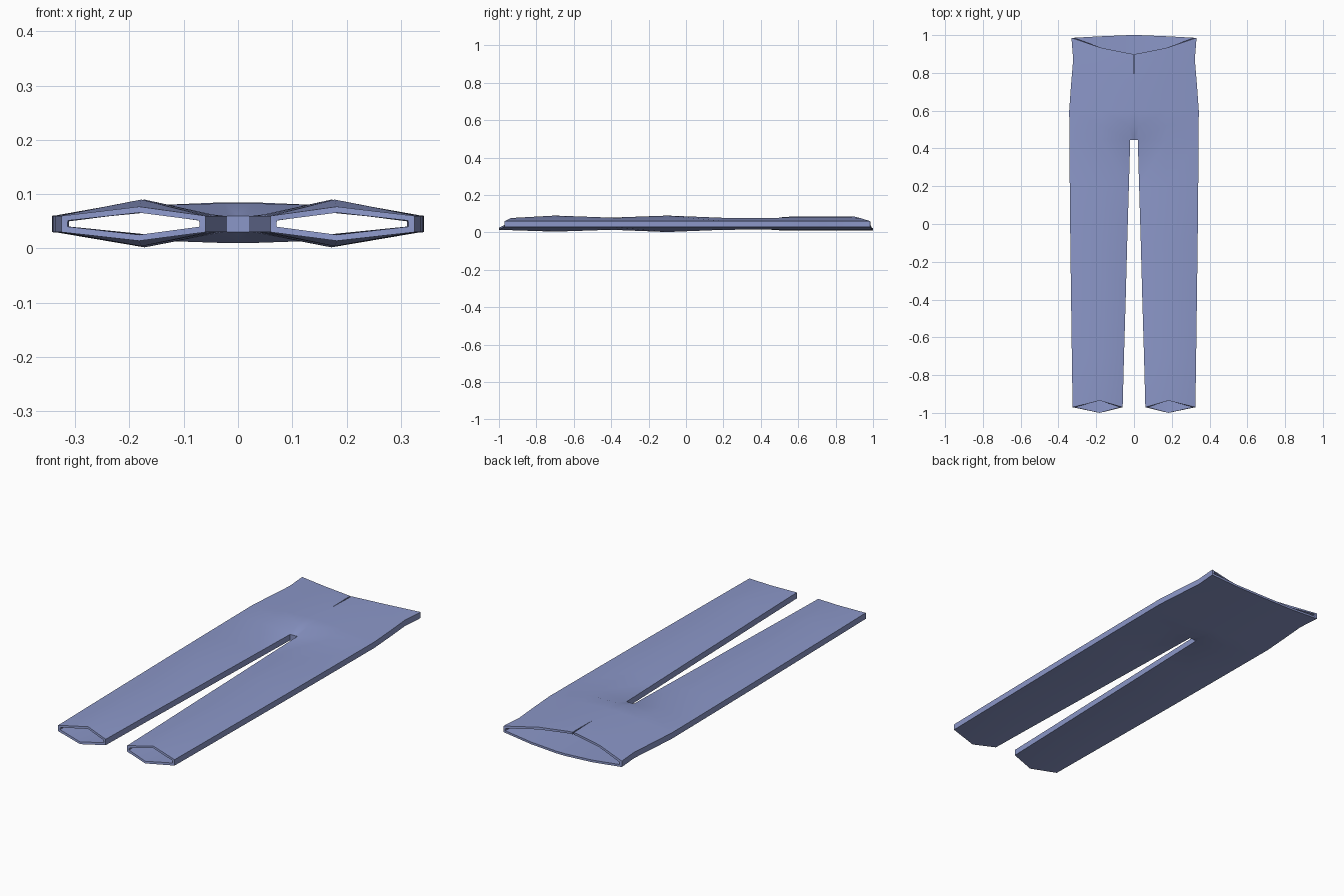
import bpy, bmesh

if "Cube" in bpy.data.objects:
    bpy.data.objects.remove(bpy.data.objects["Cube"])

# half-leg rings: y, outer x, mid x, inner x, front z, back z
LEG = [(-0.97, .325, .182, .060, .077, .014), (-0.70, .329, .178, .053, .090, .004),
       (-0.40, .333, .175, .044, .079, .014), (-0.10, .337, .172, .036, .090, .002),
       (0.20, .340, .170, .027, .078, .014), (0.445, .342, .170, .020, .077, .015)]
# body rows: y, outer x, centre front z, mid front z
BODY = [(0.52, .3425, .083, .079), (0.60, .343, .085, .079), (0.74, .333, .085, .079),
        (0.87, .322, .085, .079), (0.985, .331, .084, .077)]
Z1, Z0 = .060, .030
SLIT = .003

bm = bmesh.new()
V = bm.verts.new


def bridge(a, b, closed=False):
    n = len(a)
    for i in range(n if closed else n - 1):
        j = (i + 1) % n
        bm.faces.new((a[i], a[j], b[j], b[i]))


# trouser leg: six-sided tube, hem sloped from front to back
prev = None
for k, (y, xo, xm, xi, zt, zb) in enumerate(LEG):
    yt, yb = (-0.935, -1.0) if k == 0 else (y, y)
    ring = [V(p) for p in ((xi, y, Z1), (xm, yt, zt), (xo, y, Z1),
                           (xo, y, Z0), (xm, yb, zb), (xi, y, Z0))]
    if prev:
        bridge(prev, ring, True)
    prev = ring

# crotch wall, then seat and waist
c1, c0 = V((0, .445, Z1)), V((0, .445, Z0))
bm.faces.new((c1, prev[0], prev[5], c0))
prev = [c1] + prev + [c0]
for k, (y, xo, zc, zm) in enumerate(BODY):
    waist = k == len(BODY) - 1
    yc, yi, ym = (.90, .903, .932) if waist else (y, y, y)
    bm_y, bc_y = (.994, 1.0) if waist else (y, y)
    xc = SLIT if k > 2 else 0          # open fly slit
    row = [V(p) for p in ((xc, yc, zc), (.025, yi, zc), (.17, ym, zm), (xo, y, Z1),
                          (xo, y, Z0), (.17, bm_y, .015), (.025, bc_y, .010), (0, bc_y, .010))]
    bridge(prev, row)
    prev = row

# orient outward
bmesh.ops.recalc_face_normals(bm, faces=bm.faces)
bm.normal_update()
top = max(bm.faces, key=lambda f: f.calc_center_median().z)
if top.normal.z < 0:
    bmesh.ops.reverse_faces(bm, faces=bm.faces)

mesh = bpy.data.meshes.new("trousers")
bm.to_mesh(mesh)
bm.free()
obj = bpy.data.objects.new("trousers", mesh)
bpy.context.collection.objects.link(obj)
bpy.context.view_layer.objects.active = obj
obj.select_set(True)

# mirror the half and give the cloth an inner side
mir = obj.modifiers.new("mirror", 'MIRROR')
mir.merge_threshold = .001
sol = obj.modifiers.new("cloth", 'SOLIDIFY')
sol.thickness = .011
sol.offset = -1
sol.use_even_offset = True
for name in ("mirror", "cloth"):
    bpy.ops.object.modifier_apply(modifier=name)
bpy.ops.object.shade_smooth_by_angle(angle=0.6)

mat = bpy.data.materials.new("blue cloth")
mat.diffuse_color = (.26, .31, .58, 1)
mat.use_nodes = True
mat.node_tree.nodes["Principled BSDF"].inputs["Base Color"].default_value = mat.diffuse_color
obj.data.materials.append(mat)
